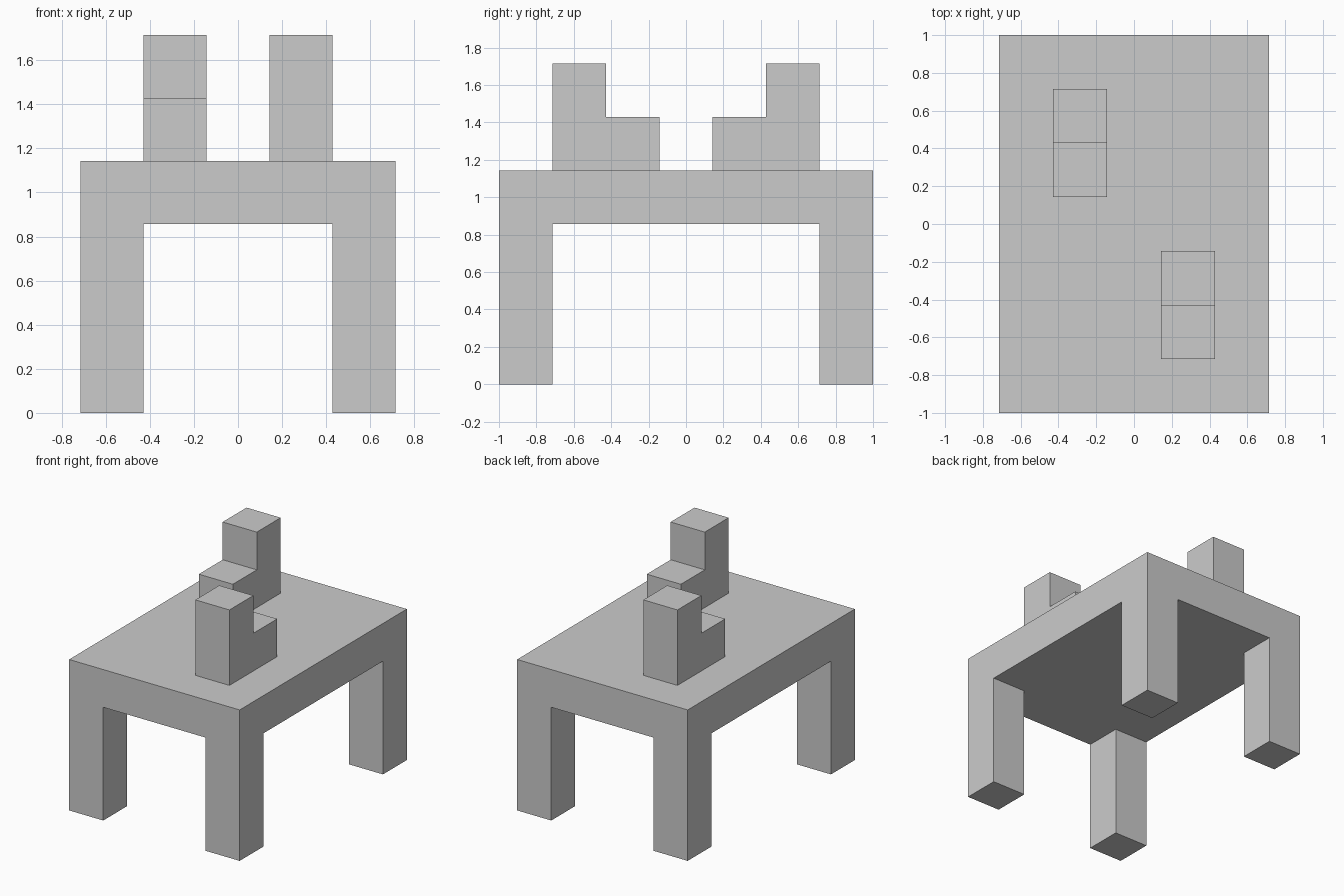
import bpy, bmesh
from mathutils import Vector

cube = bpy.data.objects.get("Cube")
if cube:
    bpy.data.objects.remove(cube, do_unlink=True)

U = 2 / 7                 # block module
NX, NY = 5, 7             # table footprint in modules
LEG, SEAT = 3, 4          # levels of the leg tops and of the table surface

grey = bpy.data.materials.new("light_grey")
grey.use_nodes = True
grey.diffuse_color = (0.6, 0.6, 0.6, 1)
grey.node_tree.nodes["Principled BSDF"].inputs["Base Color"].default_value = (0.6, 0.6, 0.6, 1)


def block_solid(name, cells):
    """Closed solid made of unit cells, with only the outer faces kept."""
    cells = set(cells)
    bm = bmesh.new()
    origin = Vector((NX / 2, NY / 2, 0))
    for cell in cells:
        centre = Vector(cell) + Vector((0.5, 0.5, 0.5)) - origin
        for axis in range(3):
            for sign in (-1, 1):
                n = Vector((0, 0, 0))
                n[axis] = sign
                if tuple(int(c + d) for c, d in zip(cell, n)) in cells:
                    continue
                a = Vector((0, 0, 0))
                a[(axis + 1) % 3] = 0.5
                b = n.cross(a)
                mid = centre + n / 2
                bm.faces.new([bm.verts.new((mid + s * a + t * b) * U)
                              for s, t in ((-1, -1), (1, -1), (1, 1), (-1, 1))])
    bmesh.ops.remove_doubles(bm, verts=bm.verts, dist=0.001)
    bmesh.ops.dissolve_limit(bm, angle_limit=0.01, verts=bm.verts, edges=bm.edges)
    bmesh.ops.recalc_face_normals(bm, faces=bm.faces)
    mesh = bpy.data.meshes.new(name)
    bm.to_mesh(mesh)
    bm.free()
    mesh.materials.append(grey)
    obj = bpy.data.objects.new(name, mesh)
    bpy.context.collection.objects.link(obj)
    return obj


# Table: slab with a leg under each corner
slab = [(x, y, LEG) for x in range(NX) for y in range(NY)]
legs = [(x, y, z) for x in (0, NX - 1) for y in (0, NY - 1) for z in range(LEG)]
block_solid("table", slab + legs)


# Two chairs facing each other: a seat block and a two-block backrest
def chair(name, x, back_y, seat_y):
    block_solid(name, [(x, seat_y, SEAT), (x, back_y, SEAT), (x, back_y, SEAT + 1)])


chair("front_chair", 3, 1, 2)
chair("rear_chair", 1, 5, 4)
